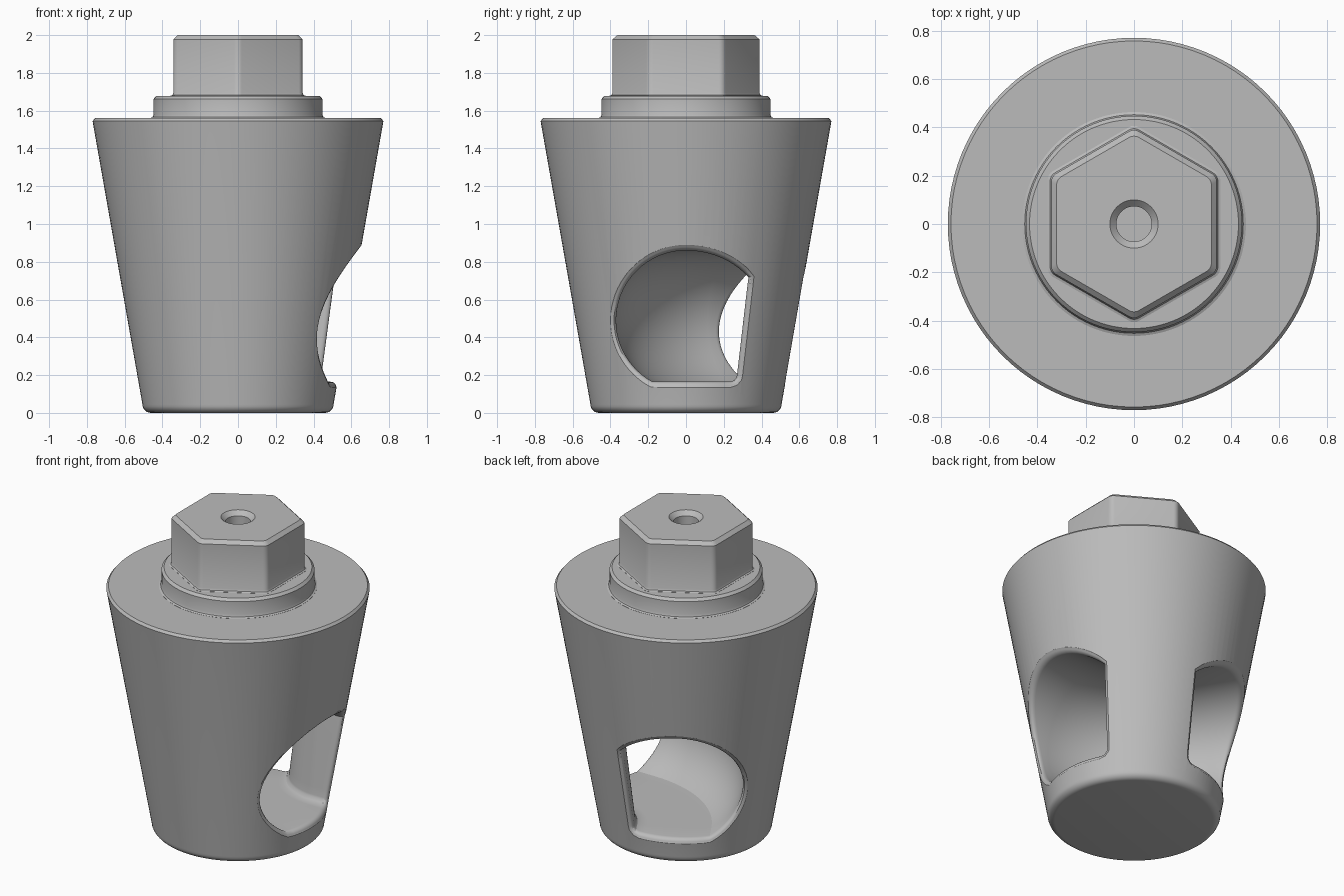
import bpy, bmesh
from math import sin, cos, tan, radians, sqrt, pi, hypot

cube = bpy.data.objects.get("Cube")
if cube:
    bpy.data.objects.remove(cube, do_unlink=True)

grey = bpy.data.materials.new("plain grey")
grey.use_nodes = True
grey.diffuse_color = (0.5, 0.5, 0.5, 1)
grey.node_tree.nodes["Principled BSDF"].inputs["Base Color"].default_value = (0.5, 0.5, 0.5, 1)


def loft(name, rings):
    """Skin a list of equal-sized point rings and cap both ends."""
    bm = bmesh.new()
    loops = [[bm.verts.new(p) for p in ring] for ring in rings]
    n = len(loops[0])
    for a, b in zip(loops, loops[1:]):
        for i in range(n):
            j = (i + 1) % n
            bm.faces.new((a[i], a[j], b[j], b[i]))
    bm.faces.new(loops[0][::-1])
    bm.faces.new(loops[-1])
    bmesh.ops.recalc_face_normals(bm, faces=bm.faces)
    mesh = bpy.data.meshes.new(name)
    bm.to_mesh(mesh)
    bm.free()
    mesh.materials.append(grey)
    ob = bpy.data.objects.new(name, mesh)
    bpy.context.collection.objects.link(ob)
    return ob


def activate(ob):
    bpy.ops.object.select_all(action="DESELECT")
    ob.select_set(True)
    bpy.context.view_layer.objects.active = ob


def smooth(ob):
    activate(ob)
    bpy.ops.object.shade_smooth_by_angle(angle=radians(28))


def circle(r, z, n=96, start=0.0):
    return [(r * cos(start + 2 * pi * i / n), r * sin(start + 2 * pi * i / n), z) for i in range(n)]


def cone_radius(z):
    return 0.498 + 0.176 * z


# Tapered plug body with a rounded foot and a chamfered rim
FOOT = 0.045
profile = []
for k in range(7):
    t = radians(15 * k)
    profile.append((cone_radius(FOOT) - FOOT * (1 - sin(t)), FOOT * (1 - cos(t))))
profile += [(cone_radius(1.545), 1.545), (0.757, 1.56)]
body = loft("plug_body", [circle(r, z) for r, z in profile])

# Port cross-section: round outer side and roof, flat floor, sloping inner wall
MID, RAD, FLOOR = 0.49, 0.37, 0.165
section = []
for k in range(41):
    a = radians(38 + k * 203 / 40)
    section.append(((0.42 if cos(a) > 0 else RAD) * cos(a), MID + RAD * sin(a)))
section += [(-0.177 + 0.412 * k / 12, FLOOR) for k in range(1, 13)]
section += [(0.255, 0.172), (0.267, 0.187)]
section += [(0.27 + 0.058 * k / 10, 0.2 + 0.5 * k / 10) for k in range(10)]


def grown(e):
    """Offset the section outwards by e."""
    out = []
    n = len(section)
    for i, (y, z) in enumerate(section):
        p, q = section[i - 1], section[(i + 1) % n]
        ty, tz = q[0] - p[0], q[1] - p[1]
        length = hypot(ty, tz)
        out.append((y + e * tz / length, z - e * ty / length))
    return out


def mirrored(ring):
    """Reflect across the vertical plane midway between the two ports."""
    c, s = cos(2 * pi / 3), sin(2 * pi / 3)
    return [(x * c + y * s, x * s - y * c, z) for x, y, z in ring]


# Elbow passage joining two ports 120 degrees apart, with filleted mouths
FILLET, BEND = 0.038, 0.6
mouth = [[(0.95, y, z) for y, z in grown(FILLET * 1.1)]]
steps = [(-0.01, FILLET * 1.1)]
for deg in (75, 60, 45, 30, 15, 0):
    t = radians(deg)
    steps.append((FILLET * (1 - sin(t)), FILLET * (1 - cos(t))))
for depth, e in steps:
    mouth.append([(sqrt((cone_radius(z) - depth) ** 2 - y * y), y, z) for y, z in grown(e)])
for k in range(9):
    a = radians(30 * k / 8)
    mouth.append([(BEND * tan(pi / 6) - (BEND - y) * sin(a),
                   BEND - (BEND - y) * cos(a), z) for y, z in section])
passage = loft("passage_cutter", mouth + [mirrored(r) for r in mouth[-2::-1]])
passage.hide_render = True

cut = body.modifiers.new("passage", "BOOLEAN")
cut.operation = "DIFFERENCE"
cut.solver = "EXACT"
cut.object = passage
activate(body)
bpy.ops.object.modifier_apply(modifier=cut.name)
bpy.data.objects.remove(passage, do_unlink=True)
smooth(body)

# Round collar with a flared foot and chamfered top
collar = loft("collar", [circle(r, z) for r, z in (
    (0.46, 1.54), (0.463, 1.561), (0.452, 1.566), (0.447, 1.58),
    (0.447, 1.662), (0.432, 1.678))])
smooth(collar)


def hexagon(apothem, z, corner=0.04):
    """Hexagon with rounded corners, a corner pointing along y."""
    ring = []
    for k in range(6):
        mid = radians(30 + 60 * k)
        d = (apothem - corner) / cos(pi / 6)
        for j in range(6):
            a = mid + radians(-30 + 12 * j)
            ring.append((d * cos(mid) + corner * cos(a), d * sin(mid) + corner * sin(a), z))
    return ring


# Hexagonal drive head with a blind centre hole
head = [hexagon(a, z) for a, z in (
    (0.357, 1.66), (0.357, 1.679), (0.347, 1.683), (0.342, 1.695),
    (0.342, 1.978), (0.32, 2.0))]
head += [circle(r, z, 36, radians(5)) for r, z in (
    (0.1, 2.0), (0.073, 1.973), (0.073, 1.72))]
smooth(loft("hex_head", head))
